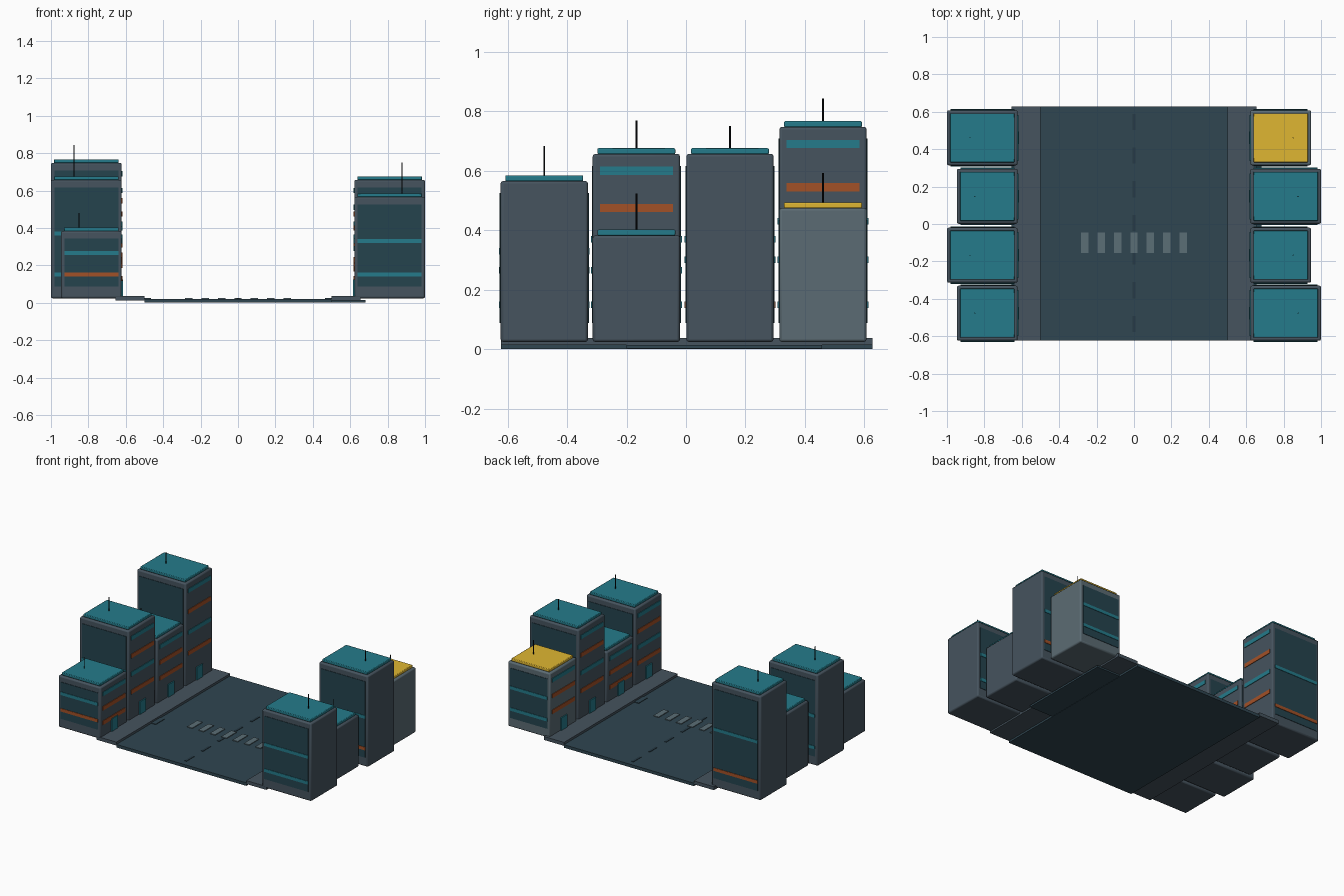
import bpy
from math import pi

if "Cube" in bpy.data.objects:
    bpy.data.objects.remove(bpy.data.objects["Cube"])


def material(name, rgb):
    m = bpy.data.materials.new(name)
    m.diffuse_color = (*[c ** 2.2 for c in rgb], 1)
    m.use_nodes = True
    m.node_tree.nodes["Principled BSDF"].inputs["Base Color"].default_value = m.diffuse_color
    return m


WALL = material("wall_grey", (0.28, 0.33, 0.37))
PALE = material("pale_wall", (0.36, 0.42, 0.45))
ROAD = material("asphalt", (0.20, 0.28, 0.32))
DARK = material("dark_panel", (0.16, 0.27, 0.31))
TEAL = material("teal", (0.16, 0.48, 0.54))
ORANGE = material("orange", (0.63, 0.32, 0.17))
YELLOW = material("yellow", (0.87, 0.71, 0.21))
PAINT = material("road_paint", (0.36, 0.43, 0.46))
DASH = material("lane_paint", (0.17, 0.24, 0.28))
BLACK = material("antenna_black", (0.07, 0.08, 0.09))


def box(name, x, y, z, mat, bevel=0.0):
    """Box from (min, max) pairs on each axis."""
    x, y, z = sorted(x), sorted(y), sorted(z)
    bpy.ops.mesh.primitive_cube_add(
        size=1, location=[(a[0] + a[1]) / 2 for a in (x, y, z)])
    o = bpy.context.object
    o.name = name
    o.scale = [a[1] - a[0] for a in (x, y, z)]
    bpy.ops.object.transform_apply(location=False, rotation=False, scale=True)
    o.data.materials.append(mat)
    if bevel:
        m = o.modifiers.new("bevel", "BEVEL")
        m.width, m.segments = bevel, 2
        bpy.ops.object.shade_smooth_by_angle()
    return o


def building(side, y, outer, top, tip, rows, row_colours, bands, wall=WALL, roof=TEAL):
    inner, base, half = 0.622, 0.024, 0.147
    X = lambda a, b: (side * a, side * b)
    mid = (inner + outer) / 2
    # block and roof slab
    box("building_block", X(inner, outer), (y - half, y + half), (base, top), wall, 0.009)
    box("roof_slab", X(inner + 0.016, outer - 0.016), (y - 0.131, y + 0.131),
        (top - 0.001, top + 0.019), roof, 0.004)
    # glazed panels with coloured bands on the front and back walls
    for s in (-1, 1):
        face = y + s * half
        box("window_panel", X(inner + 0.018, outer - 0.02), (face - s * 0.004, face + s * 0.003),
            (0.087, top - 0.04), DARK)
        for z, c in bands:
            box("window_band", X(inner + 0.018, outer - 0.02), (face, face + s * 0.006),
                (z - 0.011, z + 0.011), c)
    # floor bands and door facing the street
    for z, c in zip(rows, row_colours):
        box("street_band", X(inner - 0.004, inner + 0.004), (y - 0.123, y + 0.123),
            (z - 0.014, z + 0.014), c)
    box("door", X(inner - 0.008, inner + 0.004), (y - 0.033, y + 0.033), (0.036, 0.125), TEAL)
    # antenna
    bpy.ops.mesh.primitive_cylinder_add(
        vertices=8, radius=0.003, depth=tip - top,
        location=(side * (mid + 0.066), y, (tip + top) / 2))
    bpy.context.object.name = "antenna"
    bpy.context.object.data.materials.append(BLACK)


# road, pavements and the low utility strip under the right pavement
box("road", (-0.5, 0.5), (-0.623, 0.628), (0, 0.021), ROAD)
box("service_strip", (0.5, 0.683), (-0.2, 0.457), (0.002, 0.0145), ROAD)
for s in (-1, 1):
    box("pavement", (s * 0.5, s * 0.655), (-0.623, 0.628), (0.013, 0.037), WALL)
    box("kerb_ramp", (s * 0.466, s * 0.5), (-0.24, -0.145), (0.015, 0.025), ROAD)

# crossing stripes and lane dashes
for i in range(7):
    cx = (i - 3) * 0.0875
    box("crossing_stripe", (cx - 0.02, cx + 0.02), (-0.156, -0.045), (0.018, 0.026), PAINT)
    cy = 0.006 + (i - 3) * 0.18
    box("lane_dash", (-0.008, 0.008), (cy - 0.043, cy + 0.043), (0.018, 0.024), DASH)

T, O = TEAL, ORANGE
MIX = (T, O, T, O)
# left row, front to back
building(-1, -0.477, 0.947, 0.383, 0.48, (0.33, 0.23, 0.13), (T, O, O), ((0.15, O), (0.265, T)))
building(-1, -0.167, 1.0, 0.657, 0.77, (0.6, 0.475, 0.35, 0.225), MIX, ((0.15, T), (0.37, T)))
building(-1, 0.148, 0.947, 0.475, 0.58, (0.42, 0.31, 0.2), (T, O, O), ((0.15, T), (0.3, T)))
building(-1, 0.461, 1.0, 0.748, 0.843, (0.69, 0.545, 0.4, 0.255), MIX, ((0.15, O), (0.43, T)))
# right row, front to back
building(1, -0.477, 1.0, 0.566, 0.683, (0.51, 0.4, 0.29, 0.18), MIX, ((0.15, T), (0.33, T)))
building(1, -0.167, 0.947, 0.383, 0.523, (0.33, 0.23, 0.13), (T, O, O), ((0.15, T), (0.265, T)))
building(1, 0.148, 1.0, 0.657, 0.75, (0.6, 0.475, 0.35, 0.225), MIX, ((0.15, O), (0.37, T)))
building(1, 0.461, 0.947, 0.475, 0.592, (0.42, 0.31, 0.2), (T, O, O),
         ((0.15, T), (0.3, T)), PALE, YELLOW)
